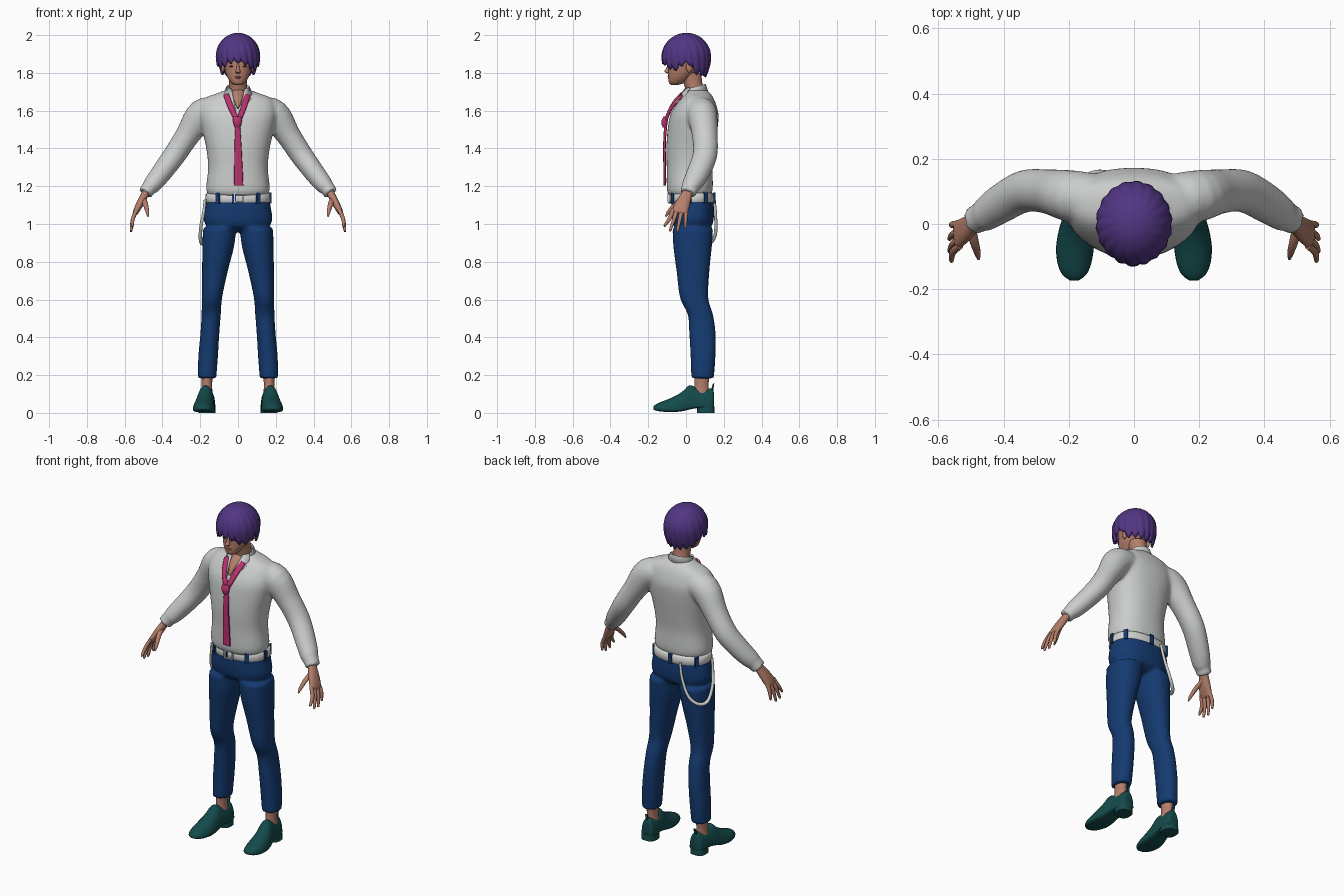
import bpy, bmesh, math
from mathutils import Vector, Matrix


def material(name, rgb):
    m = bpy.data.materials.new(name)
    m.diffuse_color = (*rgb, 1)
    return m


SKIN = material("skin", (0.46, 0.21, 0.145))
SHIRT = material("light_grey_cloth", (0.60, 0.61, 0.61))
BELT = material("belt_white", (0.66, 0.66, 0.65))
DENIM = material("blue_denim", (0.007, 0.043, 0.165))
HAIR = material("purple_hair", (0.085, 0.036, 0.23))
TIE = material("magenta_silk", (0.50, 0.03, 0.16))
SHOE = material("teal_leather", (0.007, 0.07, 0.072))
DARK = material("dark_eyes", (0.04, 0.02, 0.03))


def finish(name, bm, mat, angle=50):
    bmesh.ops.recalc_face_normals(bm, faces=bm.faces)
    me = bpy.data.meshes.new(name)
    bm.to_mesh(me)
    bm.free()
    me.materials.append(mat)
    me.shade_smooth()
    me.set_sharp_from_angle(angle=math.radians(angle))
    ob = bpy.data.objects.new(name, me)
    bpy.context.scene.collection.objects.link(ob)
    return ob


def bridge(bm, rings, cap=True):
    vs = [[bm.verts.new(p) for p in r] for r in rings]
    n = len(vs[0])
    for a, b in zip(vs, vs[1:]):
        for i in range(n):
            j = (i + 1) % n
            bm.faces.new((a[i], a[j], b[j], b[i]))
    if cap:
        bm.faces.new(vs[0][::-1])
        bm.faces.new(vs[-1])


def smooth_path(pts, k):
    """Catmull-Rom interpolation of sections of any width."""
    if k < 2:
        return [Vector(p) for p in pts]
    P = [Vector(p) for p in pts]
    P = [P[0] * 2 - P[1]] + P + [P[-1] * 2 - P[-2]]
    out = []
    for i in range(1, len(P) - 2):
        a, b, c, d = P[i - 1:i + 3]
        for s in range(k):
            t = s / k
            out.append(0.5 * (2 * b + (c - a) * t + (2 * a - 5 * b + 4 * c - d) * t * t
                              + (3 * b - a - 3 * c + d) * t ** 3))
    return out + [P[-2]]


def loft(bm, pts, n=24, flat=False, power=2, k=4, ref=(0, 1, 0)):
    """Sections are (x, y, z, radius_u, radius_v); flat keeps rings horizontal."""
    S = smooth_path(pts, k)
    rings = []
    for i, s in enumerate(S):
        c = Vector(s[:3])
        u, v = Vector((1, 0, 0)), Vector((0, 1, 0))
        if not flat:
            t = (Vector(S[min(i + 1, len(S) - 1)][:3]) - Vector(S[max(i - 1, 0)][:3])).normalized()
            r = Vector(ref)
            v = (r - t * r.dot(t)).normalized()
            u = v.cross(t)
        ring = []
        for q in range(n):
            a = math.tau * q / n
            cs, sn = math.cos(a), math.sin(a)
            ring.append(c + u * math.copysign(abs(cs) ** (2 / power), cs) * max(s[3], 0.001)
                        + v * math.copysign(abs(sn) ** (2 / power), sn) * max(s[4], 0.001))
        rings.append(ring)
    bridge(bm, rings)


def mir(pts, s):
    return [(p[0] * s, *p[1:]) for p in pts]


def box(bm, c, size, rot=0):
    bmesh.ops.create_cube(bm, size=1, matrix=Matrix.Translation(c) @ Matrix.Rotation(rot, 4, 'Z')
                          @ Matrix.Diagonal((*size, 1)))


def ball(bm, c, r):
    bmesh.ops.create_uvsphere(bm, u_segments=14, v_segments=8, radius=1,
                              matrix=Matrix.Translation(c) @ Matrix.Diagonal((*r, 1)))


def fuse(ob, size):
    m = ob.modifiers.new("fuse", 'REMESH')
    m.mode, m.voxel_size, m.use_smooth_shade = 'VOXEL', size, True
    m = ob.modifiers.new("soften", 'SMOOTH')
    m.factor, m.iterations = 0.5, 5


# Shirt: torso and both sleeves fused together
bm = bmesh.new()
loft(bm, [(0, .02, 1.148, .150, .105), (0, .02, 1.165, .164, .117), (0, .02, 1.2, .168, .122),
          (0, .02, 1.3, .158, .122), (0, .025, 1.4, .168, .129), (0, .035, 1.5, .19, .132),
          (0, .045, 1.58, .205, .127), (0, .055, 1.64, .195, .102), (0, .06, 1.672, .165, .082),
          (0, .06, 1.692, .11, .068), (0, .055, 1.71, .065, .055)], 40, True, 2.3)
for s in (1, -1):
    loft(bm, mir([(.10, .07, 1.60, .07, .08), (.19, .085, 1.578, .083, .08), (.267, .10, 1.47, .065, .068),
                  (.338, .10, 1.362, .060, .065), (.412, .06, 1.262, .054, .06), (.455, .03, 1.208, .048, .052),
                  (.470, .022, 1.192, .041, .046), (.492, .01, 1.163, .039, .044)], s))
fuse(finish("shirt", bm, SHIRT), 0.009)

# Trousers: hips and both legs fused together
bm = bmesh.new()
loft(bm, [(0, .036, .96, .09, .06), (0, .036, .99, .165, .10), (0, .036, 1.03, .182, .111),
          (0, .035, 1.08, .175, .113), (0, .033, 1.14, .165, .110)], 40, True, 2.3)
for s in (1, -1):
    loft(bm, mir([(.164, .088, .183, .049, .060), (.158, .09, .3, .052, .066), (.149, .087, .42, .050, .070),
                  (.142, .076, .52, .051, .067), (.138, .043, .61, .054, .075), (.122, .037, .75, .068, .087),
                  (.105, .035, .88, .084, .102), (.097, .036, .98, .088, .108)], s), 28, True, 2.2)
fuse(finish("trousers", bm, DENIM), 0.009)

# Belt with loops and buckle
BX, BY, BC = .168, .114, .031
bm = bmesh.new()
loft(bm, [(0, BC, 1.114, BX, BY), (0, BC, 1.12, BX + .004, BY + .004),
          (0, BC, 1.158, BX + .003, BY + .003), (0, BC, 1.164, BX - .004, BY - .004)], 48, True, 2.3, 1)
finish("belt", bm, BELT)
bm = bmesh.new()
for deg in (-125, -55, -5, 35, 90, 145, -95):
    a = math.radians(deg)
    p = (math.copysign(abs(math.cos(a)) ** .87, math.cos(a)) * (BX + .004),
         BC + math.copysign(abs(math.sin(a)) ** .87, math.sin(a)) * (BY + .004), 1.138)
    box(bm, p, (.012, .022, .058), a)
finish("belt_loops", bm, DENIM)
bm = bmesh.new()
for dx, dz, w, h in ((-.022, 0, .006, .05), (.022, 0, .006, .05), (0, .022, .044, .006), (0, -.022, .044, .006)):
    box(bm, (dx + .004, BC - BY - .008, 1.139 + dz), (w, .012, h))
finish("buckle", bm, BELT)

# Hanging strap from the back loop to the right hip
bm = bmesh.new()
loft(bm, [(-.065, .15, 1.13, .007, .007), (-.085, .157, 1.04, .008, .008), (-.125, .155, .945, .009, .009),
          (-.17, .125, .90, .010, .010), (-.196, .075, .905, .010, .010), (-.197, .03, .98, .009, .009),
          (-.182, .005, 1.06, .008, .008), (-.174, .0, 1.13, .007, .007)], 10, k=6, ref=(-1, 1, 0))
finish("hip_strap", bm, BELT)

# Head, neck, nose, lips, ears and open-collar skin
bm = bmesh.new()
loft(bm, [(0, -.06, 1.736, .016, .018), (0, -.05, 1.747, .036, .040), (0, -.03, 1.78, .058, .064),
          (0, -.01, 1.82, .071, .083), (0, 0, 1.87, .078, .093), (0, 0, 1.93, .074, .089),
          (0, 0, 1.97, .05, .06)], 28, True, 2.15)
loft(bm, [(0, .055, 1.64, .055, .05), (0, .048, 1.7, .049, .049), (0, .036, 1.75, .047, .050),
          (0, .025, 1.80, .050, .055)], 24, True)
loft(bm, [(0, -.088, 1.845, .006, .008), (0, -.096, 1.82, .009, .011), (0, -.101, 1.806, .014, .014),
          (0, -.092, 1.798, .010, .008)], 12, True, k=3)
ball(bm, (0, -.088, 1.779), (.021, .010, .0045))
ball(bm, (0, -.086, 1.771), (.018, .010, .005))
for s in (1, -1):
    ball(bm, (s * .08, .018, 1.832), (.010, .018, .030))
loft(bm, [(0, .0, 1.70, .036, .014), (0, -.045, 1.66, .024, .014), (0, -.082, 1.615, .005, .008)], 12)
finish("head_and_neck", bm, SKIN)
bm = bmesh.new()
for s in (1, -1):
    ball(bm, (s * .031, -.083, 1.834), (.014, .006, .0045))
finish("eyes", bm, DARK)

# Hair cap made of tapered locks with a ragged lower edge
def hair_edge(a):
    d = abs(a)
    keys = [(0, 1.868), (.45, 1.862), (.75, 1.842), (1.2, 1.838), (1.45, 1.858), (1.75, 1.855), (2.0, 1.812), (3.2, 1.80)]
    for (a0, z0), (a1, z1) in zip(keys, keys[1:]):
        if d <= a1:
            return z0 + (z1 - z0) * (d - a0) / (a1 - a0) - (.010 * math.sin(a) if d < 1.2 else 0)


N, M, rings = 108, 13, []
for j in range(M + 1):
    f = .07 + .93 * j / M
    ring = []
    for i in range(N):
        a = math.tau * i / N - math.pi
        tip = 2 * abs((a * 18 / math.tau) % 1 - .5)
        lock = 2 * abs((a * 18 / math.tau + .9 * (1 - f)) % 1 - .5)
        z = 2.0 - (2.0 - hair_edge(a) + .028 * (tip - .3)) * f ** 1.8
        e = (z - 1.888) / .112
        r = math.sqrt(max(1 - e * e, 0)) if e > 0 else 1 - .26 * e * e
        r *= 1 + .07 * (lock - .5) * f
        ring.append((math.sin(a) * .104 * r, .002 - math.cos(a) * .117 * r, z))
    rings.append(ring)
bm = bmesh.new()
bridge(bm, rings, cap=False)
bm.verts.ensure_lookup_table()
bm.faces.new(bm.verts[:N])
ob = finish("hair", bm, HAIR, 35)
m = ob.modifiers.new("thickness", 'SOLIDIFY')
m.thickness, m.offset = .012, -1

# Collar: standing band open at the front, plus two pointed flaps
bm = bmesh.new()
rows = []
for i in range(25):
    a = math.radians(38 + (360 - 76) * i / 24)
    back = (1 - math.cos(a)) / 2
    row = []
    for rx, ry, z in ((.062, .060, 1.672 + .02 * back), (.062, .058, 1.708 + .03 * back), (.074, .068, 1.675 + .022 * back)):
        row.append(bm.verts.new((math.sin(a) * rx, .047 - math.cos(a) * ry, z)))
    rows.append(row)
for p, q in zip(rows, rows[1:]):
    for k in (0, 1):
        bm.faces.new((p[k], q[k], q[k + 1], p[k + 1]))
for s in (1, -1):
    flap = [(.034, -.005, 1.715), (.062, .02, 1.722), (.078, -.005, 1.672), (.052, -.058, 1.640), (.012, -.094, 1.60)]
    bm.faces.new([bm.verts.new((s * x, y, z)) for x, y, z in flap])
ob = finish("collar", bm, SHIRT)
m = ob.modifiers.new("thickness", 'SOLIDIFY')
m.thickness, m.offset = .007, 0

# Loose tie: two straps, knot and hanging tail
bm = bmesh.new()
for x0 in (-.062, .050):
    loft(bm, [(x0, -.02, 1.682, .015, .008), (x0 * .62, -.075, 1.62, .015, .009), (x0 * .1, -.108, 1.55, .013, .009)], 12, power=3)
loft(bm, [(-.004, -.106, 1.568, .021, .014), (-.004, -.112, 1.55, .024, .017), (-.003, -.114, 1.53, .021, .016),
          (-.002, -.112, 1.51, .014, .011)], 14, True, 2.5, 3)
loft(bm, [(-.002, -.108, 1.52, .013, .008), (0, -.114, 1.42, .018, .007), (.002, -.113, 1.3, .022, .007),
          (.003, -.112, 1.205, .025, .006)], 12, True, 3.5)
finish("tie", bm, TIE)

# Hands: palm, four fingers and thumb
for s, side in ((1, "left"), (-1, "right")):
    bm = bmesh.new()
    loft(bm, mir([(.470, .02, 1.195, .021, .028), (.492, .005, 1.158, .020, .028), (.515, -.014, 1.115, .020, .037),
                  (.538, -.032, 1.07, .016, .042), (.543, -.036, 1.055, .010, .036)], s), 18, power=2.4)
    for y, tip in ((-.066, (.560, -.112, .992)), (-.045, (.566, -.083, .968)),
                   (-.021, (.566, -.045, .965)), (.0, (.560, -.004, .985))):
        mid = (.556, y * .55 + tip[1] * .45 , 1.03)
        loft(bm, mir([(.534, y, 1.08, .011, .012), (*mid, .0105, .0105), (*tip, .007, .007),
                      (tip[0] - .001, tip[1] - .001, tip[2] - .004, .002, .002)], s), 10, k=3)
    loft(bm, mir([(.502, -.010, 1.135, .014, .017), (.490, -.055, 1.105, .012, .014),
                  (.480, -.09, 1.066, .010, .010), (.477, -.108, 1.04, .004, .004)], s), 10, k=3, ref=(1, 0, 0))
    finish(side + "_hand", bm, SKIN)

    # Ankle
    bm = bmesh.new()
    loft(bm, mir([(.165, .08, .09, .032, .042), (.165, .082, .15, .028, .038), (.164, .086, .23, .034, .042)], s), 18, True)
    finish(side + "_ankle", bm, SKIN)

    # Shoe: sections along the foot with a flat bottom (y, x, half width, top, bottom)
    bm = bmesh.new()
    sections = smooth_path([(.148, .160, .024, .10, .028), (.142, .160, .036, .127, .026), (.11, .163, .043, .130, .025),
                            (.06, .167, .045, .134, .025), (.018, .172, .048, .146, .018), (-.02, .177, .054, .112, .009),
                            (-.07, .181, .058, .083, .004), (-.12, .183, .052, .063, .006), (-.155, .183, .037, .048, .011),
                            (-.173, .183, .014, .034, .017)], 3)
    rings = []
    for y, x, w, top, low in sections:
        ring = []
        for i in range(24):
            c, q = math.cos(math.tau * i / 24), math.sin(math.tau * i / 24)
            wide = math.copysign(abs(c) ** (1 if q > 0 else .45), c) * w
            base = low + min(.012, (top - low) * .4)
            ring.append((s * (x + wide), y, base + (top - base) * q if q > 0 else base + (base - low) * q))
        rings.append(ring)
    bridge(bm, rings)
    loft(bm, mir([(.163, .105, 0, .045, .047), (.163, .105, .034, .044, .045)], s), 20, True, 2.8, 1)
    loft(bm, mir([(.161, .136, .11, .010, .006), (.161, .146, .155, .008, .004)], s), 8, True, 3, 1)
    finish(side + "_shoe", bm, SHOE)
